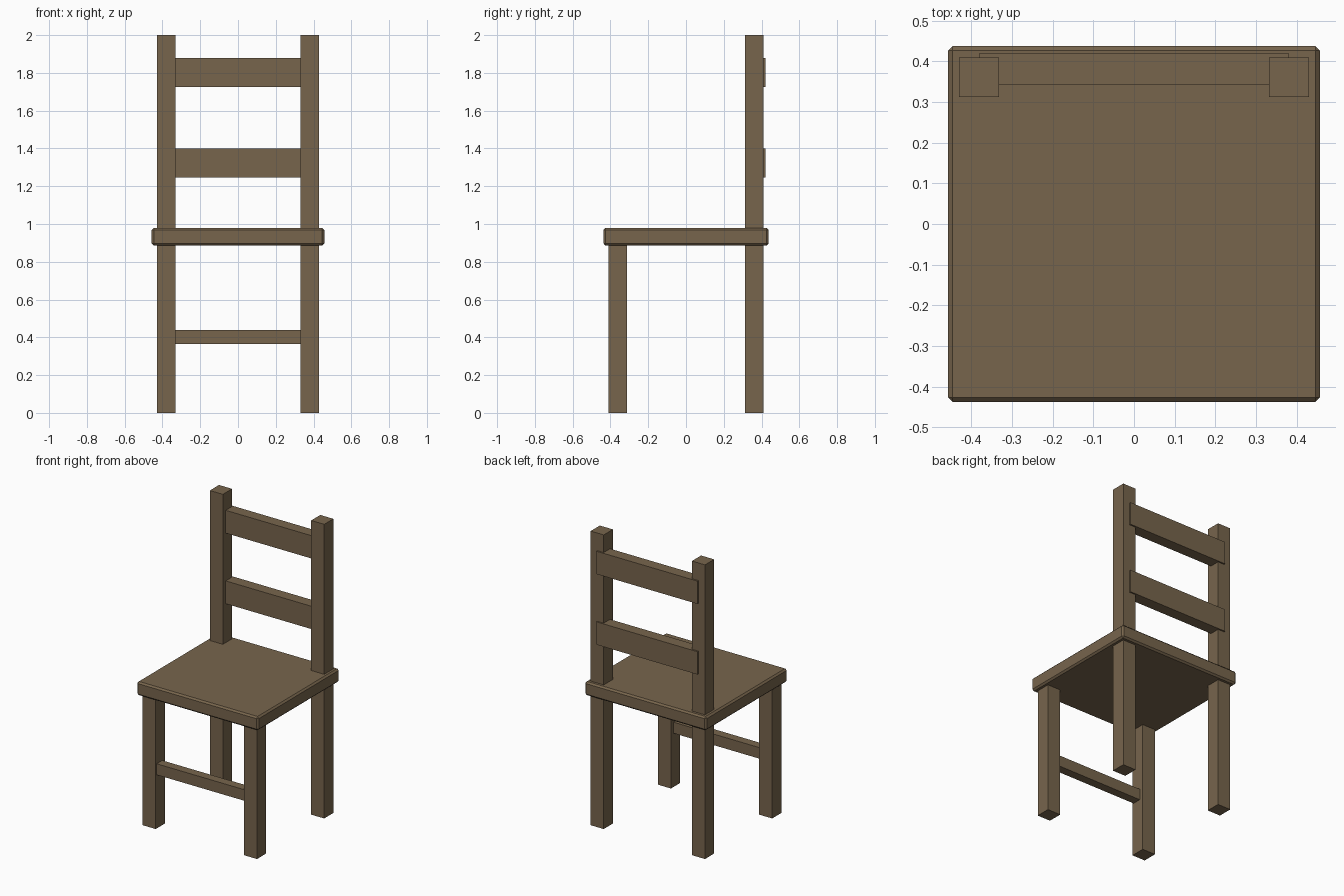
import bpy

if "Cube" in bpy.data.objects:
    bpy.data.objects.remove(bpy.data.objects["Cube"])

wood = bpy.data.materials.new("brown wood")
wood.diffuse_color = (0.185, 0.13, 0.073, 1)
wood.use_nodes = True
wood.node_tree.nodes["Principled BSDF"].inputs["Base Color"].default_value = wood.diffuse_color


def box(name, x, y, z, bevel=0.0):
    """Box spanning the (low, high) ranges x, y and z."""
    spans = (x, y, z)
    bpy.ops.mesh.primitive_cube_add(size=1, location=[(a + b) / 2 for a, b in spans])
    ob = bpy.context.object
    ob.name = name
    ob.scale = [b - a for a, b in spans]
    bpy.ops.object.transform_apply(location=False, rotation=False, scale=True)
    ob.data.materials.append(wood)
    if bevel:
        mod = ob.modifiers.new("edge bevel", 'BEVEL')
        mod.width = bevel
        mod.segments = 1
    return ob


# Seat board with chamfered edges
box("seat", (-0.457, 0.457), (-0.438, 0.438), (0.887, 0.98), bevel=0.011)

# Legs: the back pair runs up to carry the backrest
for side, x in (("left", (-0.43, -0.332)), ("right", (0.332, 0.43))):
    box(f"front_leg_{side}", x, (-0.41, -0.312), (0, 0.9))
    box(f"back_post_{side}", x, (0.312, 0.41), (0, 2))

# Backrest slats, standing slightly proud of the posts at the rear
for name, z in (("lower_slat", (1.245, 1.40)), ("upper_slat", (1.725, 1.88))):
    box(name, (-0.38, 0.38), (0.342, 0.42), z)

# Stretcher between the front legs
box("front_stretcher", (-0.38, 0.38), (-0.40, -0.34), (0.365, 0.44))
